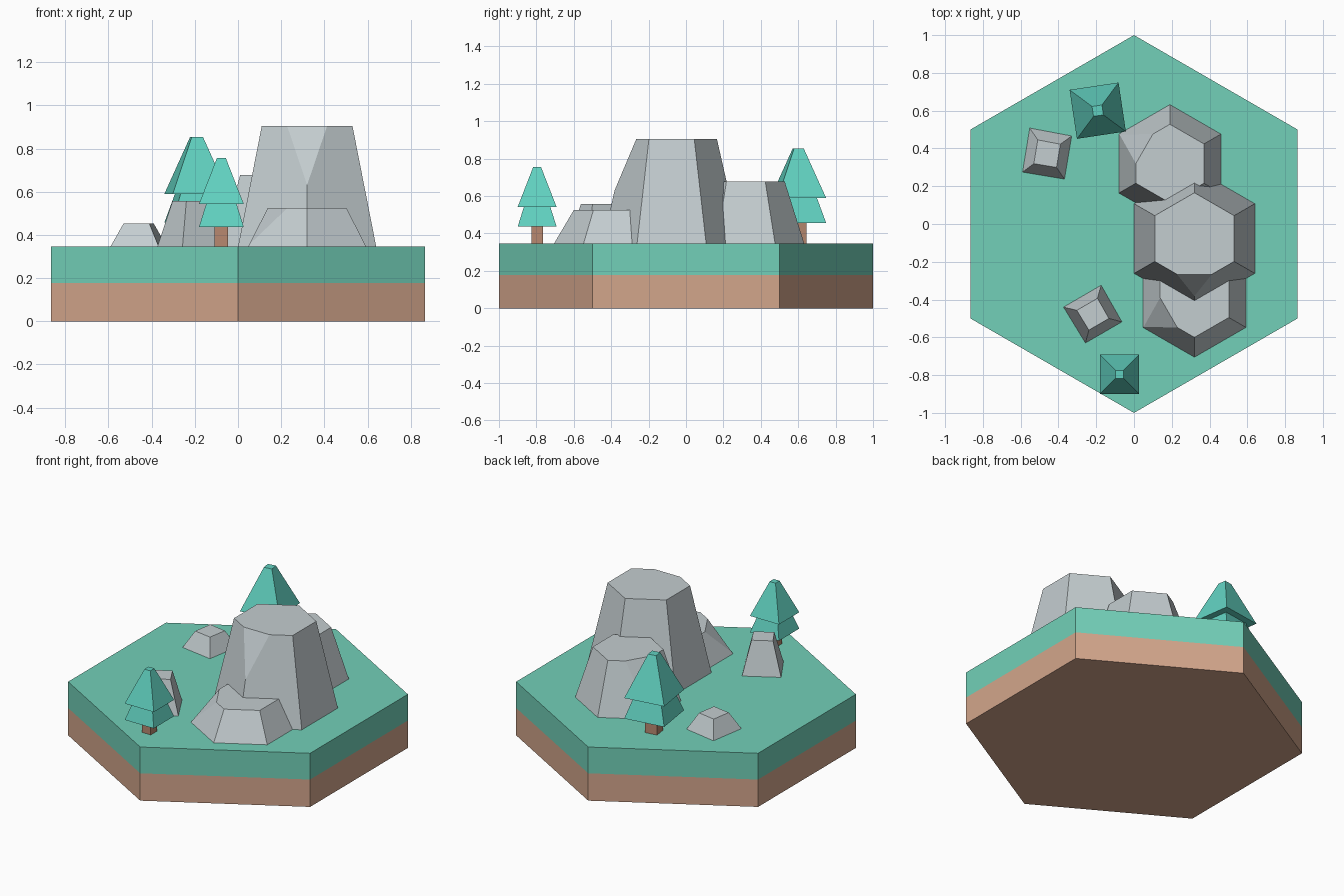
import bpy, bmesh, math
from mathutils import Vector

if "Cube" in bpy.data.objects:
    bpy.data.objects.remove(bpy.data.objects["Cube"])

GROUND = 0.347


def material(name, rgb):
    m = bpy.data.materials.new(name)
    m.diffuse_color = (*rgb, 1)
    m.use_nodes = True
    m.node_tree.nodes["Principled BSDF"].inputs["Base Color"].default_value = m.diffuse_color
    return m


GRASS = material("grass", (0.17, 0.63, 0.48))
EARTH = material("earth", (0.65, 0.38, 0.26))
LEAF = material("leaf", (0.12, 0.64, 0.53))
BARK = material("bark", (0.48, 0.25, 0.16))
STONE = material("stone", (0.55, 0.61, 0.63))


def ring(cx, cy, r, sides, turn):
    return [(cx + r * math.cos(turn + i * math.tau / sides),
             cy + r * math.sin(turn + i * math.tau / sides)) for i in range(sides)]


def frustum(name, low, high, z0, z1, mat, cut=None):
    """Loft between two outlines; cut = (corner, edge fraction, height fraction) chips a top corner."""
    bm = bmesh.new()
    n = len(low)
    a = [bm.verts.new((x, y, z0)) for x, y in low]
    b = [bm.verts.new((x, y, z1)) for x, y in high]
    bm.faces.new(a[::-1])
    bm.faces.new(b)
    for i in range(n):
        j = (i + 1) % n
        bm.faces.new((a[i], a[j], b[j], b[i]))
    if cut:
        k, f, h = cut
        corner = b[k].co.copy()
        p = corner.lerp(b[k - 1].co, f)
        q = corner.lerp(b[(k + 1) % n].co, f)
        r = a[k].co.lerp(corner, h)
        no = (p - r).cross(q - r).normalized()
        if no.dot(corner - r) < 0:
            no = -no
        res = bmesh.ops.bisect_plane(bm, geom=bm.verts[:] + bm.edges[:] + bm.faces[:],
                                     plane_co=r, plane_no=no, clear_outer=True)
        bmesh.ops.holes_fill(bm, edges=[e for e in bm.edges if e.is_boundary], sides=0)
    bmesh.ops.recalc_face_normals(bm, faces=bm.faces[:])
    me = bpy.data.meshes.new(name)
    bm.to_mesh(me)
    bm.free()
    me.materials.append(mat)
    ob = bpy.data.objects.new(name, me)
    bpy.context.collection.objects.link(ob)
    return ob


# Hexagonal tile: earth below, grass above
tile = ring(0, 0, 1, 6, math.pi / 2)
frustum("earth_layer", tile, tile, 0, 0.177, EARTH)
frustum("grass_layer", tile, tile, 0.177, GROUND, GRASS)


# Large hexagonal rocks, each with one chipped top corner (corner 0 points to +y)
def big_rock(name, x, y, r0, r1, top, cut):
    frustum(name, ring(x, y, r0, 6, math.pi / 2), ring(x, y, r1, 6, math.pi / 2),
            GROUND, top, STONE, cut)


big_rock("tall_rock", 0.32, -0.077, 0.369, 0.2425, 0.904, (3, 0.44, 0.51))
big_rock("back_rock", 0.19, 0.32, 0.312, 0.208, 0.677, (1, 0.5, 0.04))
big_rock("front_rock", 0.32, -0.39, 0.315, 0.21, 0.525, (2, 0.5, 0.04))


# Small four-sided boulders
def boulder(name, corners, top, shrink):
    c = sum((Vector(p) for p in corners), Vector((0, 0))) / 4
    high = [tuple(c.lerp(Vector(p), shrink)) for p in corners]
    frustum(name, corners, high, GROUND, top, STONE)


boulder("low_boulder", [(-0.59, 0.275), (-0.368, 0.238), (-0.33, 0.466), (-0.552, 0.508)], 0.452, 0.54)
boulder("upright_boulder", [(-0.373, -0.44), (-0.257, -0.63), (-0.064, -0.518), (-0.174, -0.324)], 0.558, 0.55)


# Two-tier square pine trees
def tree(name, x, y, s, turn, bottom, middle, top):
    def square(half):
        return ring(x, y, half * s * math.sqrt(2), 4, math.pi / 4 + turn)
    frustum(name + "_trunk", square(0.031), square(0.031), GROUND, bottom + 0.02, BARK)
    frustum(name + "_lower_tier", square(0.104), square(0.066), bottom, middle + 0.015, LEAF)
    frustum(name + "_upper_tier", square(0.104), square(0.021), middle, top, LEAF)


tree("front_tree", -0.077, -0.796, 1.0, 0, 0.436, 0.542, 0.755)
tree("back_tree", -0.192, 0.6, 1.26, math.radians(8.5), 0.457, 0.59, 0.853)
